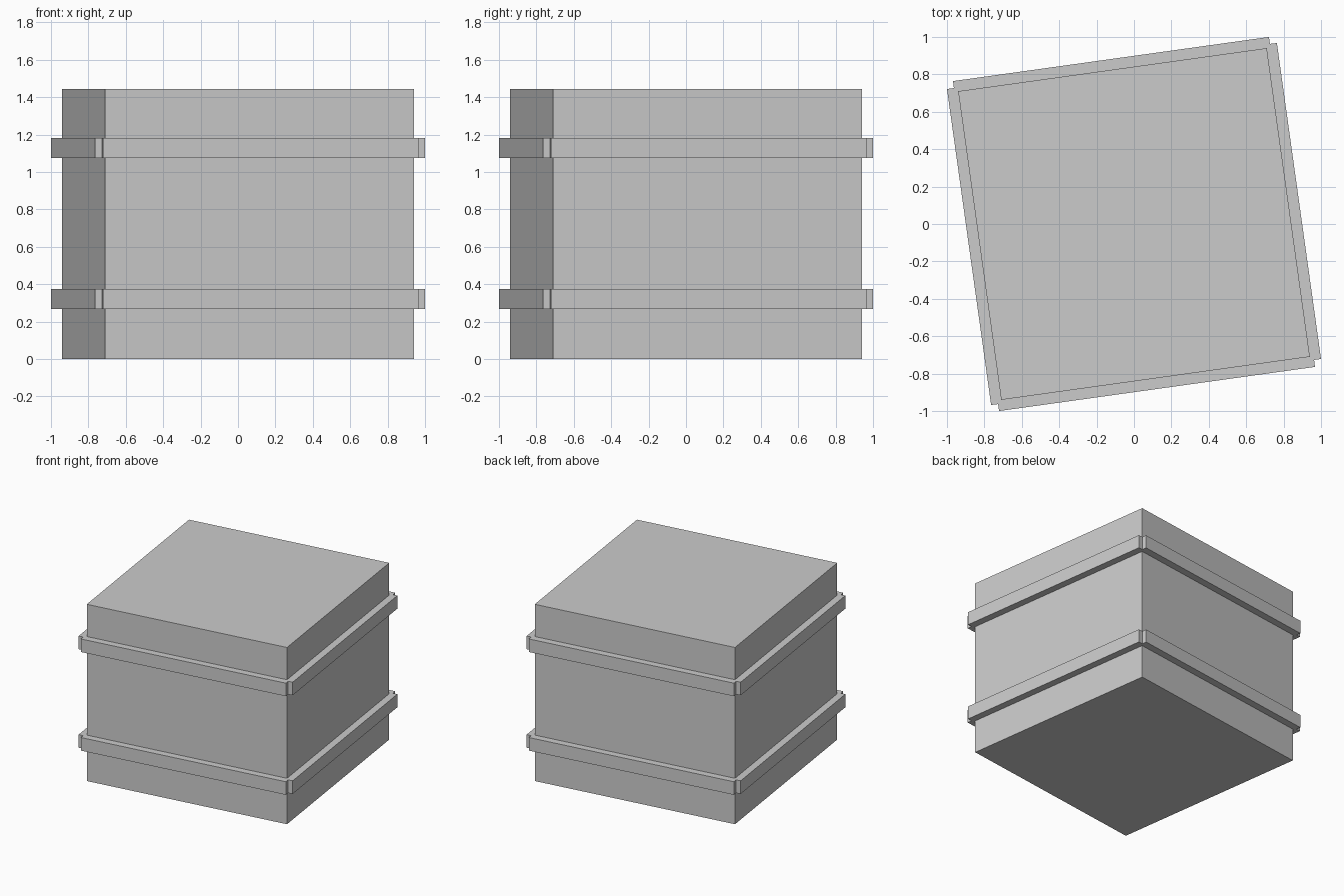
import bpy
from math import radians, pi
from mathutils import Matrix

if "Cube" in bpy.data.objects:
    bpy.data.objects.remove(bpy.data.objects["Cube"])

TURN = radians(7.95)      # whole crate is turned slightly about z
HALF = 0.833              # half width of the crate body
HEIGHT = 1.445
BAR = 0.107               # batten height
OUTER = 0.8905            # outer face of battens
DEPTH = 2 * (OUTER - HALF)


def box(name, size, centre, angle):
    bpy.ops.mesh.primitive_cube_add(size=1)
    ob = bpy.context.object
    ob.name = name
    ob.data.transform(Matrix.Rotation(angle, 4, 'Z')
                      @ Matrix.Translation(centre)
                      @ Matrix.Diagonal((*size, 1)))
    return ob


# crate body
box("crate_body", (2 * HALF, 2 * HALF, HEIGHT), (0, 0, HEIGHT / 2), TURN)

# two rings of four battens, each half sunk into its wall
for level, z in (("lower", 0.322), ("upper", 1.128)):
    for i in range(4):
        box(f"{level}_batten_{i + 1}", (1.706, DEPTH, BAR),
            (0, -HALF, z), TURN + i * pi / 2)
